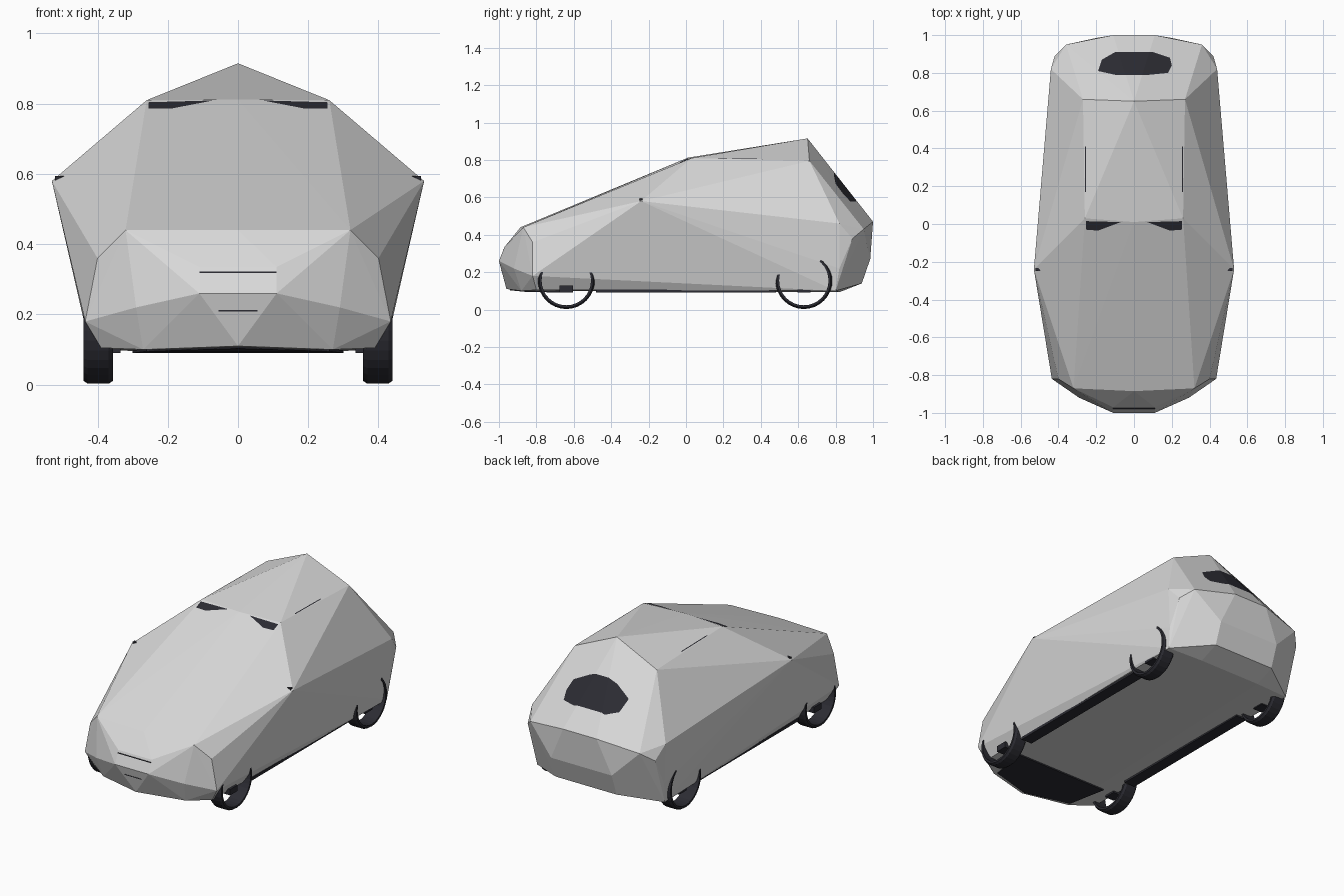
import bpy, bmesh, math
from mathutils import Vector, Matrix

cube = bpy.data.objects.get("Cube")
if cube:
    bpy.data.objects.remove(cube, do_unlink=True)


def material(name, colour):
    m = bpy.data.materials.new(name)
    m.use_nodes = True
    m.diffuse_color = (*colour, 1)
    m.node_tree.nodes["Principled BSDF"].inputs["Base Color"].default_value = (*colour, 1)
    return m


paint = material("light grey paint", (0.7, 0.7, 0.7))
black = material("dark rubber and glass", (0.025, 0.025, 0.033))


def finish(bm, name, *mats):
    mesh = bpy.data.meshes.new(name)
    bm.to_mesh(mesh)
    bm.free()
    for m in mats:
        mesh.materials.append(m)
    obj = bpy.data.objects.new(name, mesh)
    bpy.context.collection.objects.link(obj)
    return obj


def box(name, centre, size, mat):
    bm = bmesh.new()
    bmesh.ops.create_cube(bm, size=1, matrix=Matrix.Translation(centre) @ Matrix.Diagonal((*size, 1)))
    return finish(bm, name, mat)


def cut_patch(bm, outline):
    """Cut a convex plan outline into the upper skin and darken it."""
    pts = [Vector((x, y, 0)) for x, y in outline]
    mid = sum(pts, Vector()) / len(pts)
    planes = []
    for a, b in zip(pts, pts[1:] + pts[:1]):
        n = (b - a).cross(Vector((0, 0, 1))).normalized()
        planes.append((a, n if n.dot(mid - a) < 0 else -n))
    for co, no in planes:
        bmesh.ops.bisect_plane(bm, geom=bm.verts[:] + bm.edges[:] + bm.faces[:],
                               dist=1e-5, plane_co=co, plane_no=no)
    for f in bm.faces:
        c = f.calc_center_median()
        if f.normal.z > 0.2 and all((c - co).dot(no) < 0 for co, no in planes):
            f.material_index = 1


# Body shell: faceted hull through one half of the corner points, mirrored
corners = [
    # nose, bonnet and front corners
    (0.11, -1.0, 0.26), (0.11, -0.97, 0.335), (0.32, -0.87, 0.44), (0, -0.885, 0.44),
    (0.40, -0.82, 0.36), (0.29, -0.92, 0.22), (0.435, -0.82, 0.18),
    (0, -0.96, 0.11), (0.39, -0.80, 0.105), (0.27, -0.88, 0.1),
    # waist, roof and roof peak
    (0.53, -0.24, 0.58), (0.26, 0.03, 0.81), (0, 0.01, 0.812),
    (0.27, 0.66, 0.795), (0, 0.65, 0.915),
    # tail
    (0.44, 0.82, 0.46), (0.11, 1.0, 0.47), (0.36, 0.95, 0.43), (0.42, 0.89, 0.38),
    (0.2, 0.985, 0.27), (0.43, 0.82, 0.22), (0.2, 0.94, 0.14), (0.42, 0.80, 0.1),
    (0.2, 0.82, 0.093),
]
bm = bmesh.new()
for x, y, z in corners:
    for s in ((1, -1) if x else (1,)):
        bm.verts.new((s * x, y, z))
hull = bmesh.ops.convex_hull(bm, input=bm.verts[:])
loose = [v for v in bm.verts if not v.link_faces]
bmesh.ops.delete(bm, geom=loose, context="VERTS")
bmesh.ops.recalc_face_normals(bm, faces=bm.faces[:])

# Rear window, windscreen corner patches and roof rails
cut_patch(bm, [(-0.19, 0.81), (-0.17, 0.87), (-0.10, 0.91), (0.10, 0.91), (0.19, 0.88),
               (0.2, 0.84), (0.18, 0.80), (0.08, 0.79), (-0.1, 0.79)])
for s in (1, -1):
    cut_patch(bm, [(s * 0.255, -0.03), (s * 0.255, 0.015), (s * 0.07, 0.01), (s * 0.19, -0.035)])
    cut_patch(bm, [(s * 0.255, 0.17), (s * 0.26, 0.17), (s * 0.26, 0.41), (s * 0.255, 0.41)])
finish(bm, "body", paint, black)

# Grille lines on the nose
box("upper_grille_line", (0, -0.976, 0.32), (0.22, 0.006, 0.004), black)
box("lower_grille_line", (0, -0.986, 0.21), (0.11, 0.006, 0.004), black)


def tyre(name, x, y, radius=0.152, rim=0.132, half_width=0.042):
    """Open ring made by spinning a bevelled section about the axle."""
    section = [(-half_width, rim), (-half_width, radius - 0.008), (-half_width + 0.012, radius),
               (half_width - 0.012, radius), (half_width, radius - 0.008), (half_width, rim)]
    bm = bmesh.new()
    vs = [bm.verts.new((u, 0, r)) for u, r in section]
    es = [bm.edges.new((a, b)) for a, b in zip(vs, vs[1:] + vs[:1])]
    bmesh.ops.spin(bm, geom=vs + es, cent=(0, 0, 0), axis=(1, 0, 0),
                   angle=math.tau, steps=32, use_duplicate=False)
    bmesh.ops.remove_doubles(bm, verts=bm.verts[:], dist=1e-4)
    bmesh.ops.recalc_face_normals(bm, faces=bm.faces[:])
    bmesh.ops.translate(bm, verts=bm.verts[:], vec=(x, y, radius + 0.003))
    finish(bm, name, black)


for s, side in ((1, "left"), (-1, "right")):
    for y, end in ((-0.64, "front"), (0.63, "rear")):
        tyre(f"{end}_{side}_tyre", s * 0.398, y)
        box(f"{end}_{side}_hub", (s * 0.39, y, 0.11), (0.06, 0.07, 0.035), black)
    # Sill rail under each side and the small mirror base
    box(f"{side}_sill_rail", (s * 0.37, 0, 0.098), (0.07, 0.96, 0.016), black)
    box(f"{side}_mirror_base", (s * 0.508, -0.24, 0.588), (0.025, 0.015, 0.012), black)

# Dark tray under the nose
bm = bmesh.new()
tray = [bm.verts.new(p) for p in ((0, -0.94, 0.103), (0.26, -0.86, 0.095), (0.3, -0.62, 0.09),
                                  (-0.3, -0.62, 0.09), (-0.26, -0.86, 0.095))]
face = bm.faces.new(tray)
solid = bmesh.ops.extrude_face_region(bm, geom=[face])
bmesh.ops.translate(bm, verts=[g for g in solid["geom"] if isinstance(g, bmesh.types.BMVert)],
                    vec=(0, 0, 0.008))
bmesh.ops.recalc_face_normals(bm, faces=bm.faces[:])
finish(bm, "front_undertray", black)
